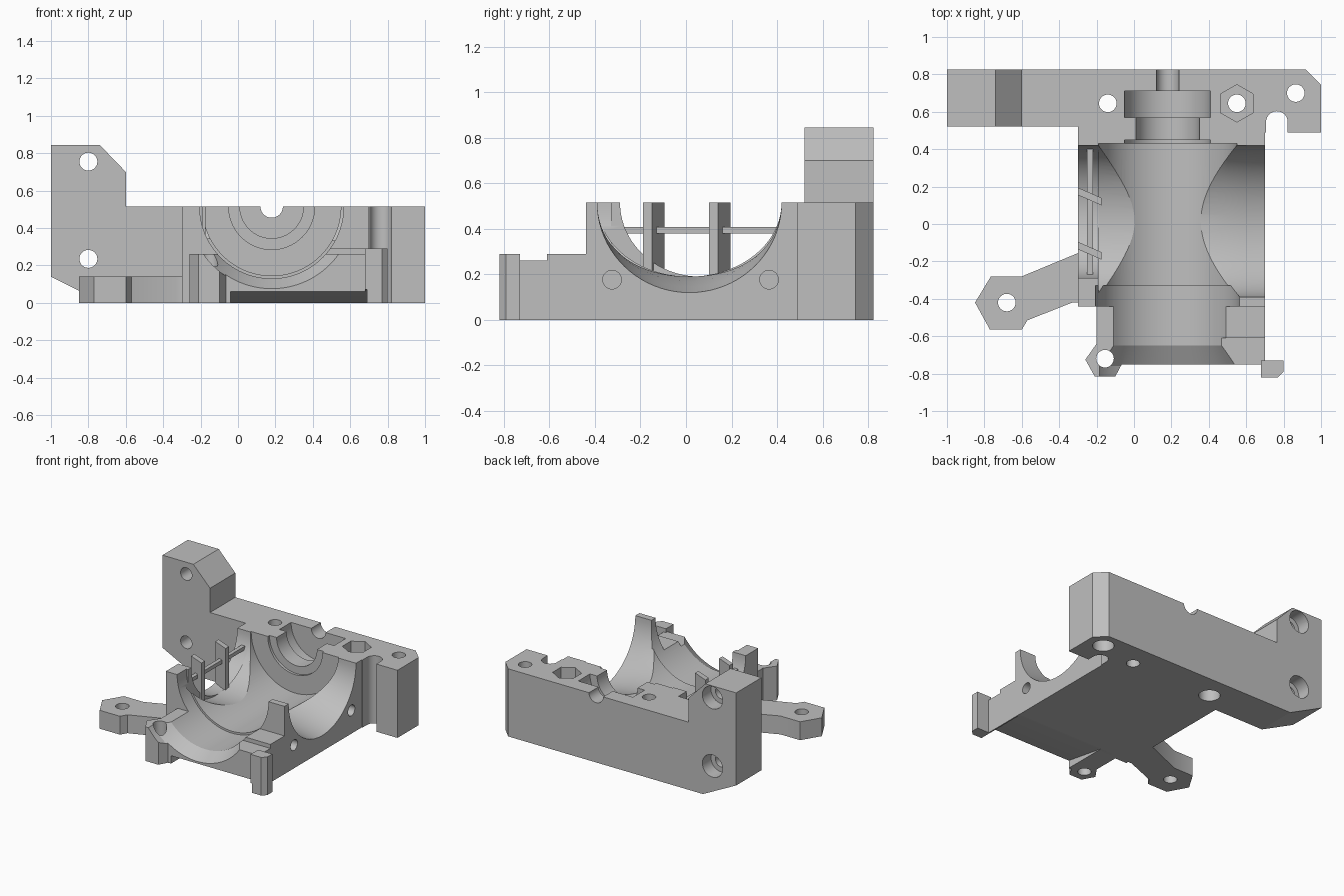
import bpy, bmesh, math

if "Cube" in bpy.data.objects:
    bpy.data.objects.remove(bpy.data.objects["Cube"], do_unlink=True)

grey = bpy.data.materials.new("plain_grey")
grey.use_nodes = True
grey.diffuse_color = (0.52, 0.52, 0.52, 1)
grey.node_tree.nodes["Principled BSDF"].inputs["Base Color"].default_value = (0.52, 0.52, 0.52, 1)

PLACE = {"x": lambda a, b, t: (t, a, b),
         "y": lambda a, b, t: (a, t, b),
         "z": lambda a, b, t: (a, b, t)}


def loft(name, axis, rings):
    """Skin a capped solid through (position, outline) rings."""
    bm = bmesh.new()
    loops = [[bm.verts.new(PLACE[axis](a, b, t)) for a, b in pts] for t, pts in rings]
    n = len(loops[0])
    for low, high in zip(loops, loops[1:]):
        for i in range(n):
            j = (i + 1) % n
            bm.faces.new((low[i], low[j], high[j], high[i]))
    bm.faces.new(loops[0][::-1])
    bm.faces.new(loops[-1])
    bmesh.ops.recalc_face_normals(bm, faces=bm.faces)
    mesh = bpy.data.meshes.new(name)
    bm.to_mesh(mesh)
    bm.free()
    mesh.materials.append(grey)
    obj = bpy.data.objects.new(name, mesh)
    bpy.context.collection.objects.link(obj)
    return obj


def prism(name, axis, lo, hi, pts):
    return loft(name, axis, [(lo, pts), (hi, pts)])


def rect(a0, a1, b0, b1):
    return [(a0, b0), (a1, b0), (a1, b1), (a0, b1)]


def oval(a, b, ra, rb=None, n=32, turn=0):
    rb = rb or ra
    return [(a + ra * math.cos(turn + math.tau * i / n),
             b + rb * math.sin(turn + math.tau * i / n)) for i in range(n)]


def combine(target, tool, operation):
    mod = target.modifiers.new(tool.name, "BOOLEAN")
    mod.operation = operation
    mod.solver = "EXACT"
    mod.object = tool
    bpy.context.view_layer.objects.active = target
    bpy.ops.object.modifier_apply(modifier=mod.name)
    bpy.data.objects.remove(tool, do_unlink=True)


TOP = 0.515
BACK = 0.825

# Main block with the rear flange
housing = prism("housing", "z", 0, TOP, [
    (-0.3, -0.44), (0.7, -0.44), (0.7, 0.49), (1, 0.49),
    (1, 0.745), (0.92, BACK), (-0.3, BACK)])

additions = [
    # Tall mounting plate
    prism("mounting_plate", "y", 0.52, BACK, [
        (-1, 0.14), (-0.72, 0), (-0.25, 0), (-0.25, TOP), (-0.6, TOP),
        (-0.6, 0.7), (-0.74, 0.845), (-1, 0.845)]),
    # Lower front cradle and its raised rear portion
    prism("front_cradle", "z", 0, 0.26, rect(-0.2, 0.7, -0.75, -0.4)),
    prism("cradle_shoulder", "z", 0.1, 0.29, rect(0.3, 0.7, -0.61, -0.4)),
    # Side arm, front lug and corner post
    prism("side_arm", "z", 0, 0.14, [
        (-0.85, -0.42), (-0.765, -0.28), (-0.6, -0.28), (-0.25, -0.135),
        (-0.25, -0.42), (-0.33, -0.42), (-0.57, -0.515), (-0.6, -0.565), (-0.77, -0.565)]),
    prism("front_lug", "z", 0, 0.26, [
        (-0.26, -0.725), (-0.2, -0.64), (-0.1, -0.64), (-0.06, -0.74),
        (-0.1, -0.815), (-0.21, -0.815)]),
    prism("corner_post", "z", 0, 0.29, [
        (0.68, -0.82), (0.77, -0.82), (0.8, -0.79), (0.8, -0.73), (0.68, -0.73)]),
]
for part in additions:
    combine(housing, part, "UNION")

# Stepped bore, running front to back
bore = [(-0.9, 0.445), (-0.76, 0.445), (-0.65, 0.385), (-0.33, 0.385), (-0.33, 0.37),
        (0.43, 0.37), (0.43, 0.23), (0.45, 0.23), (0.45, 0.17), (0.57, 0.17),
        (0.57, 0.23), (0.71, 0.23), (0.71, 0.06), (0.9, 0.06)]
# Flared port, running side to side: position, centre, half width, depth
port = [(-0.4, 0.065, 0.355, 0.325), (-0.19, 0.065, 0.355, 0.325),
        (-0.19, 0.015, 0.405, 0.325), (0.36, 0.015, 0.405, 0.325),
        (0.5, 0.015, 0.405, 0.345), (0.6, 0.015, 0.405, 0.37),
        (0.7, 0.015, 0.405, 0.395), (0.8, 0.015, 0.405, 0.42)]
cutters = [
    loft("bore_cutter", "y", [(y, oval(0.18, TOP, r, n=96)) for y, r in bore]),
    loft("port_cutter", "x", [(x, oval(c, TOP, w, d, n=80)) for x, c, w, d in port]),
    # Sloped underside at the front
    prism("underside_cutter", "x", -0.04, 0.69,
          [(-0.9, 0.086), (-0.9, -0.1), (-0.35, -0.1), (-0.35, -0.009)]),
    # Round ended slot in the flange
    prism("slot_cutter", "z", -0.1, 0.9, rect(0.706, 0.822, 0.4, 0.545)),
    prism("slot_end_cutter", "z", -0.1, 0.9, oval(0.764, 0.545, 0.058)),
    # Nut pocket
    prism("nut_cutter", "z", 0.4, 0.6, oval(0.55, 0.645, 0.1, n=6, turn=math.pi / 6)),
]
# Upright bolt holes
for x, y in [(-0.14, 0.645), (0.55, 0.645), (0.865, 0.7), (-0.68, -0.42), (-0.155, -0.72)]:
    cutters.append(prism("bolt_hole", "z", -0.1, 0.9, oval(x, y, 0.047)))
for x, y in [(-0.14, 0.645), (0.865, 0.7)]:
    cutters.append(prism("bolt_recess", "z", -0.1, 0.1, oval(x, y, 0.075)))
# Mounting plate holes with rear recesses
for z in (0.235, 0.755):
    cutters.append(prism("plate_hole", "y", 0.4, 0.9, oval(-0.8, z, 0.048)))
    cutters.append(prism("plate_recess", "y", 0.72, 0.9, oval(-0.8, z, 0.085)))
# Pin holes in the side
for y in (-0.325, 0.365):
    cutters.append(prism("pin_hole", "x", 0.5, 0.8, oval(y, 0.177, 0.041)))
for cutter in cutters:
    combine(housing, cutter, "DIFFERENCE")

# Angled slats and their cross bar in the side opening
for label, y in (("rear", 0), ("front", -0.29)):
    prism(label + "_slat", "z", 0.15, TOP, [
        (-0.3, 0.195 + y), (-0.3, 0.155 + y), (-0.175, 0.1 + y), (-0.175, 0.14 + y)])
prism("cross_bar", "z", 0.38, 0.408, rect(-0.25, -0.22, -0.31, 0.425))

# Smooth curved walls with crisp edges
bpy.ops.object.select_all(action="DESELECT")
housing.select_set(True)
bpy.context.view_layer.objects.active = housing
bpy.ops.object.shade_smooth_by_angle(angle=math.radians(25))
